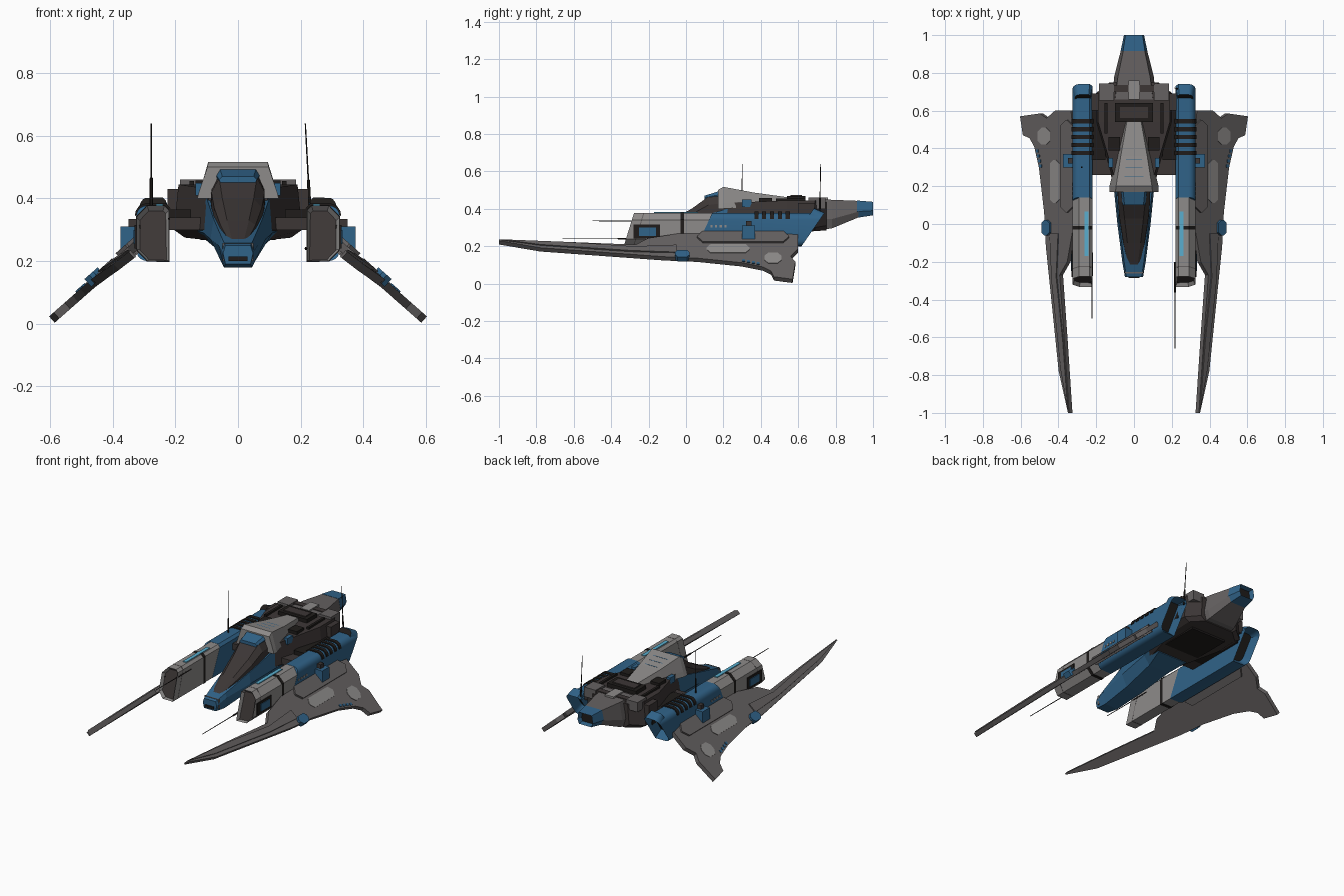
import bpy, bmesh, math
from mathutils import Vector

if "Cube" in bpy.data.objects:
    bpy.data.objects.remove(bpy.data.objects["Cube"])


def material(name, r, g, b):
    m = bpy.data.materials.new(name)
    m.use_nodes = True
    m.diffuse_color = (r, g, b, 1)
    bsdf = next(n for n in m.node_tree.nodes if n.type == 'BSDF_PRINCIPLED')
    bsdf.inputs["Base Color"].default_value = (r, g, b, 1)
    return m


BLUE = material("hull blue", .03, .125, .25)
LIGHT = material("light grey", .27, .26, .255)
GREY = material("wing grey", .13, .12, .12)
DARK = material("dark brown grey", .045, .037, .036)
BLACK = material("black", .014, .012, .011)
CYAN = material("glow cyan", .1, .42, .62)


def build(name, verts, faces, mat):
    bm = bmesh.new()
    vs = [bm.verts.new(v) for v in verts]
    for f in faces:
        bm.faces.new([vs[i] for i in f])
    bmesh.ops.recalc_face_normals(bm, faces=bm.faces)
    me = bpy.data.meshes.new(name)
    bm.to_mesh(me)
    bm.free()
    me.materials.append(mat)
    ob = bpy.data.objects.new(name, me)
    bpy.context.collection.objects.link(ob)
    return ob


def loft(name, rings, mat):
    """Skin closed rings of 3D points and cap both ends."""
    n, k = len(rings[0]), len(rings)
    faces = [[a * n + i, a * n + (i + 1) % n, (a + 1) * n + (i + 1) % n, (a + 1) * n + i]
             for a in range(k - 1) for i in range(n)]
    faces += [list(range(n)), list(range((k - 1) * n, k * n))]
    return build(name, [p for r in rings for p in r], faces, mat)


def body_ring(y, wb, wm, wt, zb, zm, zt):
    """Six-sided hull section, symmetric in x."""
    half = [(wb, zb), (wm, zm), (wt, zt)]
    return [(x, y, z) for x, z in half] + [(-x, y, z) for x, z in reversed(half)]


def hull(name, stations, mat):
    return loft(name, [body_ring(*s) for s in stations], mat)


def box(name, x, y, z, mat):
    return loft(name, [[(x[0], v, z[0]), (x[1], v, z[0]), (x[1], v, z[1]), (x[0], v, z[1])] for v in y], mat)


def inset_end(ob, direction, thickness, depth, mat):
    """Recess the end cap that faces along +y or -y."""
    ob.data.materials.append(mat)
    bm = bmesh.new()
    bm.from_mesh(ob.data)
    bm.faces.ensure_lookup_table()
    cap = max(bm.faces, key=lambda f: f.normal.y * direction)
    bmesh.ops.inset_region(bm, faces=[cap], thickness=thickness, depth=-depth)
    cap.material_index = 1
    bm.to_mesh(ob.data)
    bm.free()


def rod(name, a, b, r, mat):
    a, b = Vector(a), Vector(b)
    q = (b - a).to_track_quat('Z', 'Y')
    rings = [[p + q @ Vector((rr * math.cos(t * math.pi / 3), rr * math.sin(t * math.pi / 3), 0))
              for t in range(6)] for p, rr in ((a, r), (a.lerp(b, .35), r), (a.lerp(b, .36), r * .5), (b, r * .4))]
    return loft(name, rings, mat)


# Fuselage: blue nose, canopy, dark rear body, boom and tail
hull("nose", [(-.28, .04, .048, .04, .19, .225, .25), (-.2, .045, .062, .052, .18, .25, .275),
              (.0, .055, .088, .078, .2, .27, .335), (.22, .07, .11, .1, .24, .29, .4),
              (.34, .1, .14, .12, .265, .3, .4)], BLUE)
hull("canopy", [(-.215, .03, .03, .02, .25, .266, .27), (-.1, .06, .056, .035, .28, .315, .33),
                (.03, .078, .076, .05, .33, .37, .4), (.12, .085, .085, .06, .36, .42, .465),
                (.2, .088, .085, .06, .38, .43, .485)], DARK)
box("nose_seam", (-.05, .05), (-.262, -.252), (.2, .258), GREY)
box("nose_sensor", (-.03, .03), (-.287, -.27), (.2, .215), BLACK)
hull("rear_body", [(.2, .08, .105, .09, .265, .3, .43), (.54, .17, .205, .19, .275, .3, .445),
                   (.69, .17, .205, .19, .28, .3, .445), (.75, .1, .13, .12, .285, .31, .435)], DARK)
hull("tail_boom", [(.66, .1, .115, .1, .28, .34, .452), (.78, .09, .105, .085, .295, .345, .448),
                   (.925, .05, .068, .055, .355, .385, .442)], GREY)
tail = hull("tail_tip", [(.915, .052, .071, .058, .352, .385, .444), (1, .042, .053, .045, .365, .39, .437)], BLUE)
inset_end(tail, 1, .008, .03, BLACK)
box("boom_collar", (-.125, .125), (.7, .735), (.3, .455), DARK)
box("belly_panel", (-.12, .12), (.42, .66), (.268, .28), BLACK)

# Spine behind the canopy with visor and blue vents
hull("spine", [(.17, .13, .125, .098, .4, .42, .5), (.2, .13, .12, .095, .4, .43, .517),
               (.36, .09, .085, .07, .41, .44, .487), (.54, .05, .045, .038, .42, .44, .462)], LIGHT)
hull("visor", [(.1, .055, .06, .05, .45, .46, .47), (.18, .065, .07, .058, .44, .475, .495)], BLUE)
for i in range(5):
    y = .235 + i * .045
    z = .513 - (y - .2) * .187
    w = .05 - i * .004
    box("spine_vent", (-w, w), (y, y + .02), (z - .012, z + .001), BLUE)
box("rear_hatch", (-.1, .1), (.54, .64), (.43, .468), BLACK)
box("rear_hatch_lid", (-.075, .075), (.56, .62), (.46, .474), DARK)
box("boom_vent", (-.03, .03), (.66, .76), (.44, .46), LIGHT)


def pod_ring(s, y, slope=0, grow=1, segs=1, top_only=False):
    """Engine pod section with rounded outer corners; the plane leans by slope."""
    pts = [(.22, .2)]
    for cx, cz, a0 in ((.29, .238, -90), (.29, .34, 0)):
        for i in range(segs + 1):
            a = math.radians(a0 + 90 * i / segs)
            pts.append((cx + .035 * math.cos(a), cz + .037 * math.sin(a)))
    pts += [(.235, .377), (.22, .362)]
    pts = [(.272 + (x - .272) * grow, .29 + (z - .29) * grow) for x, z in pts]
    if top_only:
        pts = [p for p in pts if p[1] > .29]
    return [(s * x, y + slope * (z - .29), z) for x, z in pts]


WN = Vector((.66, 0, .75))


def wing_point(s, x, y, h):
    z = .018 + .88 * (.59 - x) - max(0, -.3 - y) * .025
    p = Vector((x, y, z)) + WN * h
    return (s * p.x, p.y, p.z)


def wing_plate(name, s, outline, h0, h1, mat):
    return loft(name, [[wing_point(s, x, y, h) for x, y in outline] for h in (h0, h1)], mat)


def rect(x0, x1, y0, y1, c=.01):
    return [(x0 + c, y0), (x1 - c, y0), (x1, y0 + c), (x1, y1 - c),
            (x1 - c, y1), (x0 + c, y1), (x0, y1 - c), (x0, y0 + c)]


WING = [(.335, -1), (.341, -1), (.39, -.78), (.458, -.12), (.467, .06), (.495, .3), (.52, .41),
        (.545, .455), (.58, .47), (.595, .57), (.49, .585), (.455, .56), (.41, .6), (.325, .6),
        (.31, .45), (.31, 0), (.345, -.2), (.385, -.27), (.36, -.62)]
RIDGE = [(.338, -.99), (.375, -.78), (.425, -.3), (.435, -.05), (.39, -.05), (.4, -.28), (.365, -.62)]

for s, side in ((1, "left_"), (-1, "right_")):
    def mbox(name, x, y, z, mat):
        return box(side + name, (s * x[0], s * x[1]), y, z, mat)

    # Engine pod
    front = loft(side + "pod_front", [pod_ring(s, -.305, .31), pod_ring(s, .1, .46)], LIGHT)
    inset_end(front, -1, .012, .02, DARK)
    rear = loft(side + "pod_rear", [pod_ring(s, .1, .46, 1.01, 5), pod_ring(s, .68, .69, 1.01, 5)], BLUE)
    inset_end(rear, 1, .012, .06, BLACK)
    bpy.ops.object.select_all(action='DESELECT')
    rear.select_set(True)
    bpy.context.view_layer.objects.active = rear
    bpy.ops.object.shade_smooth_by_angle(angle=math.radians(35))
    loft(side + "pod_band", [pod_ring(s, -.03, 0, 1.03), pod_ring(s, -.01, 0, 1.03)], BLACK)
    loft(side + "pod_seam", [pod_ring(s, -.255, .31, 1.01), pod_ring(s, -.25, .31, 1.01)], GREY)
    for i in range(5):
        y = .365 + i * .042
        loft(side + "pod_rib", [pod_ring(s, y + d, 0, 1.09, 4, True) for d in (0, .022)], BLACK)
    mbox("glow_strip", (.24, .262), (-.17, .065), (.37, .382), CYAN)
    mbox("pod_window_frame", (.31, .33), (-.28, -.14), (.24, .315), BLACK)
    mbox("pod_window", (.32, .334), (-.25, -.16), (.255, .3), BLUE)
    for i in range(4):
        mbox("pod_port", (.32, .329), (.13 + i * .025, .142 + i * .025), (.3, .312), LIGHT)
    mbox("pod_bracket", (.3, .375), (.3, .37), (.235, .31), BLUE)
    mbox("pod_bracket_cap", (.32, .35), (.32, .35), (.3, .335), DARK)

    # Links between hull and pod, with deck details
    mbox("pylon", (.15, .228), (.34, .66), (.3, .365), BLACK)
    mbox("pylon_front", (.12, .225), (.26, .36), (.3, .34), DARK)
    mbox("shoulder_block", (.165, .225), (.6, .69), (.35, .43), DARK)
    mbox("deck_block", (.105, .185), (.655, .745), (.4, .46), GREY)
    mbox("deck_module", (.075, .135), (.39, .46), (.42, .458), BLACK)
    mbox("deck_light", (.11, .135), (.3, .35), (.41, .45), BLUE)
    mbox("deck_rail", (.14, .155), (.48, .64), (.44, .456), BLACK)

    # Swept wing with raised ridge, panels and markers
    wing_plate(side + "wing", s, WING, -.014, .013, GREY)
    wing_plate(side + "wing_ridge", s, RIDGE, .01, .019, GREY)
    wing_plate(side + "wing_root", s, rect(.31, .375, .06, .55, .03), -.024, .024, GREY)
    wing_plate(side + "wing_panel_rear", s, rect(.435, .5, .42, .51, .02), .01, .016, LIGHT)
    wing_plate(side + "wing_panel_front", s, rect(.385, .435, .11, .34, .02), .01, .016, LIGHT)
    wing_plate(side + "wing_marker", s, rect(.43, .472, -.06, .02, .015), -.005, .028, BLUE)
    for i in range(4):
        y = .3 + i * .026
        x = .478 + i * .006
        wing_plate(side + "wing_stud", s, rect(x, x + .012, y, y + .016, .002), .01, .018, BLUE)

# Antennas and forward probes
for name, a, b in (("right_antenna", (-.277, .3, .37), (-.277, .3, .64)),
                   ("left_antenna", (.23, .715, .36), (.215, .72, .64)),
                   ("right_probe", (-.222, -.15, .335), (-.222, -.5, .335)),
                   ("left_probe", (.217, -.2, .24), (.217, -.66, .24))):
    rod(name, a, b, .005, BLACK)
